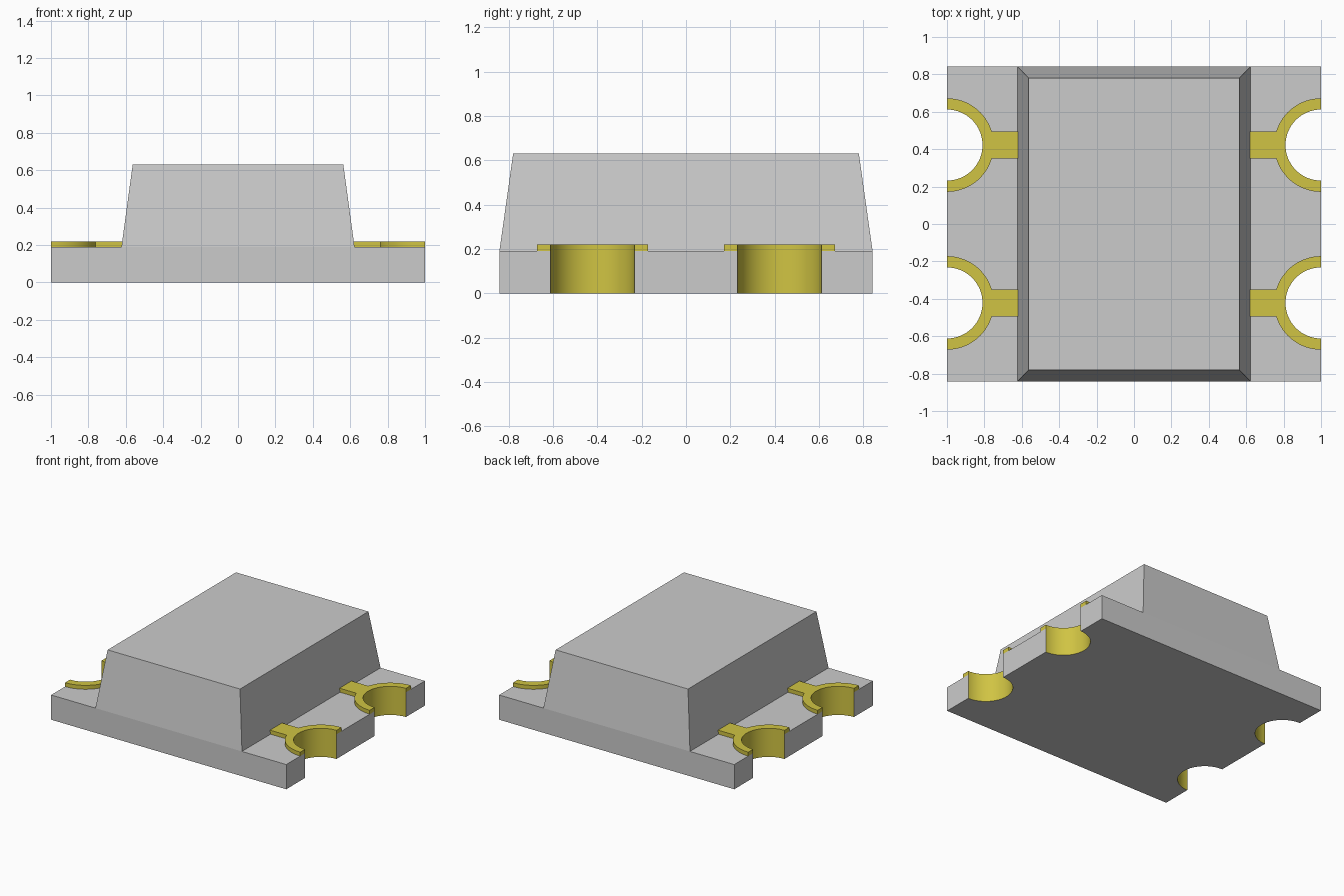
import bpy, bmesh, math

cube = bpy.data.objects.get("Cube")
if cube:
    bpy.data.objects.remove(cube, do_unlink=True)

HALF_Y, BASE_TOP, PAD_TOP, BODY_TOP = 0.842, 0.19, 0.22, 0.63
NOTCH_Y, NOTCH_R, RING_R = 0.422, 0.19, 0.25
TAB_HALF, TAB_END = 0.0725, 0.615
CENTRES = [(sx, sy * NOTCH_Y) for sx in (-1, 1) for sy in (-1, 1)]


def material(name, rgb):
    m = bpy.data.materials.new(name)
    m.use_nodes = True
    colour = (*rgb, 1.0)
    m.diffuse_color = colour
    m.node_tree.nodes["Principled BSDF"].inputs["Base Color"].default_value = colour
    return m


grey = material("light grey", (0.6, 0.6, 0.6))
gold = material("gold", (0.63, 0.55, 0.056))


def arc(cy, r, a0, a1, steps):
    """Points around (1, cy); angle 0 points inwards, towards the middle."""
    return [(1 - r * math.cos(a0 + (a1 - a0) * i / steps),
             cy + r * math.sin(a0 + (a1 - a0) * i / steps)) for i in range(steps + 1)]


def prism(name, outline, z0, z1, mats, top_scale=(1, 1)):
    """Extrude an outline upwards, with an optional taper."""
    bm = bmesh.new()
    face = bm.faces.new([bm.verts.new((x, y, z0)) for x, y in outline])
    top = bmesh.ops.extrude_face_region(bm, geom=[face], use_keep_orig=True)["geom"]
    for v in top:
        if isinstance(v, bmesh.types.BMVert):
            v.co = (v.co.x * top_scale[0], v.co.y * top_scale[1], z1)
    bmesh.ops.recalc_face_normals(bm, faces=bm.faces)
    mesh = bpy.data.meshes.new(name)
    bm.to_mesh(mesh)
    bm.free()
    for m in mats:
        mesh.materials.append(m)
    obj = bpy.data.objects.new(name, mesh)
    bpy.context.collection.objects.link(obj)
    return obj


def smooth(obj):
    bpy.ops.object.select_all(action='DESELECT')
    obj.select_set(True)
    bpy.context.view_layer.objects.active = obj
    bpy.ops.object.shade_smooth_by_angle(angle=math.radians(30))


# Base board with four half-round notches in its ends
q = math.pi / 2
right = [(1, -HALF_Y)]
for cy in (-NOTCH_Y, NOTCH_Y):
    right += arc(cy, NOTCH_R, -q, q, 32)
right.append((1, HALF_Y))
base = prism("base_board", right + [(-x, -y) for x, y in right], 0, BASE_TOP, [grey, gold])

# Plated notch walls
for p in base.data.polygons:
    near = any(math.hypot(p.center.x - cx, p.center.y - cy) < NOTCH_R + 0.02
               for cx, cy in CENTRES)
    if near and abs(p.normal.z) < 0.5:
        p.material_index = 1
smooth(base)

# Tapered housing
bx = 0.623
prism("housing", [(-bx, -HALF_Y), (bx, -HALF_Y), (bx, HALF_Y), (-bx, HALF_Y)],
      BASE_TOP, BODY_TOP, [grey], (0.563 / bx, 0.78 / HALF_Y))

# Half-ring contact pads with a tab running to the housing
tab_angle = math.asin(TAB_HALF / RING_R)
for cx, cy in CENTRES:
    outline = arc(cy, RING_R, -q, -tab_angle, 16)
    outline += [(TAB_END, cy - TAB_HALF), (TAB_END, cy + TAB_HALF)]
    outline += arc(cy, RING_R, tab_angle, q, 16)
    outline += arc(cy, NOTCH_R, q, -q, 32)
    name = ("back" if cy > 0 else "front") + ("_left" if cx > 0 else "_right") + "_pad"
    smooth(prism(name, [(x * cx, y) for x, y in outline], BASE_TOP, PAD_TOP, [gold]))
